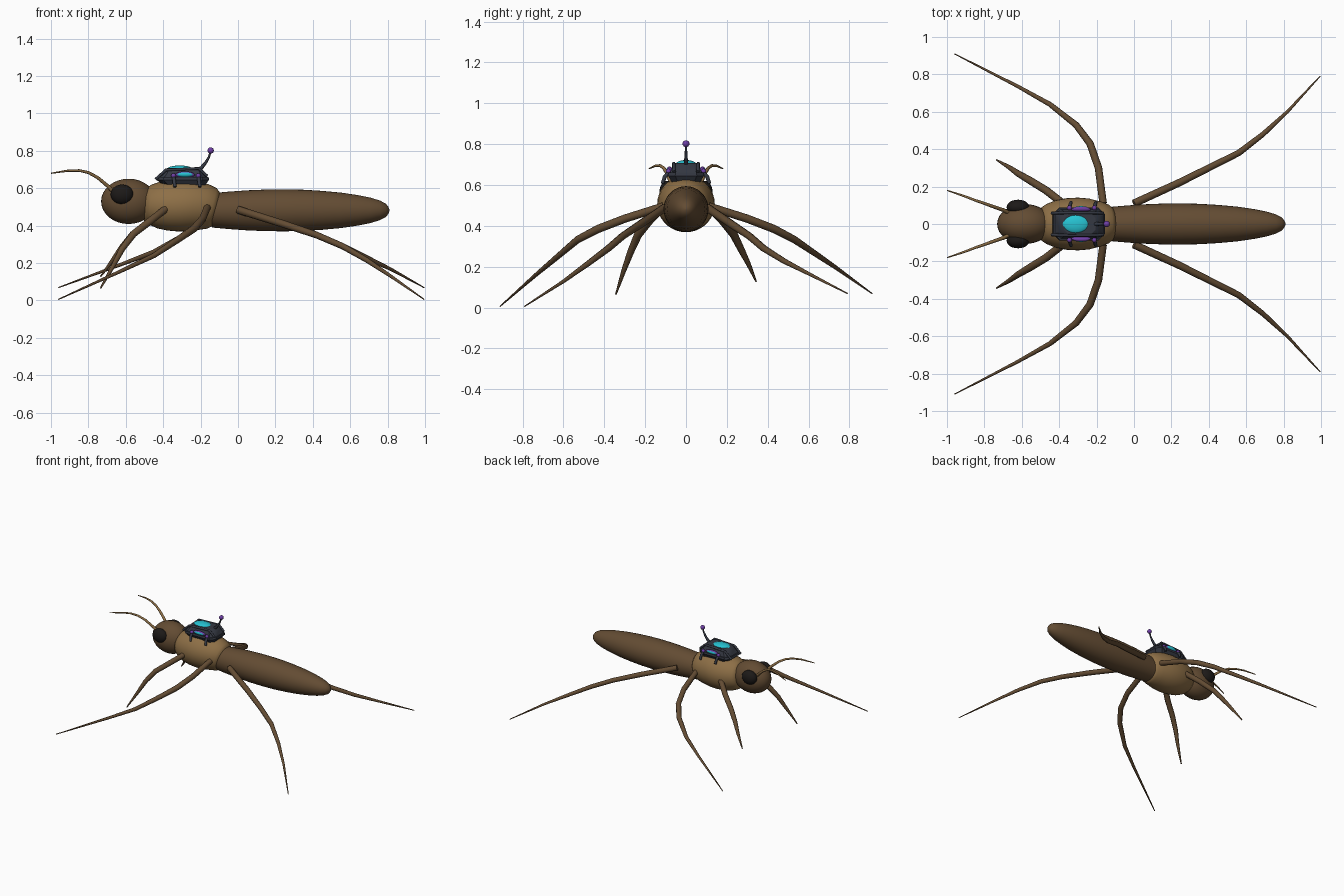
import bpy, bmesh, math
from mathutils import Vector


def material(name, rgb):
    m = bpy.data.materials.new(name)
    m.diffuse_color = (*rgb, 1)
    return m


BROWN = material("brown", (0.125, 0.072, 0.033))
TAN = material("tan", (0.27, 0.16, 0.062))
BLACK = material("black", (0.012, 0.010, 0.009))
DARK = material("dark_metal", (0.035, 0.04, 0.055))
CYAN = material("cyan", (0.02, 0.55, 0.65))
PURPLE = material("purple", (0.16, 0.05, 0.38))


def finish(ob, name, mat, angle=60):
    ob.name = name
    ob.data.materials.clear()
    ob.data.materials.append(mat)
    bpy.ops.object.select_all(action='DESELECT')
    ob.select_set(True)
    bpy.context.view_layer.objects.active = ob
    bpy.ops.object.shade_smooth_by_angle(angle=math.radians(angle))
    return ob


def loft(name, rings, mat, angle=60):
    """Skin a list of closed point loops and cap both ends."""
    bm = bmesh.new()
    loops = [[bm.verts.new(p) for p in r] for r in rings]
    n = len(loops[0])
    for a, b in zip(loops, loops[1:]):
        for i in range(n):
            bm.faces.new((a[i], a[(i + 1) % n], b[(i + 1) % n], b[i]))
    bm.faces.new(loops[0])
    bm.faces.new(loops[-1])
    bmesh.ops.recalc_face_normals(bm, faces=bm.faces)
    me = bpy.data.meshes.new(name)
    bm.to_mesh(me)
    bm.free()
    ob = bpy.data.objects.new(name, me)
    bpy.context.collection.objects.link(ob)
    return finish(ob, name, mat, angle)


def body(name, stations, mat, n=36):
    """Stations along x: (x, centre z, half width, half height, lean)."""
    rings = []
    for x, zc, ry, rz, lean in stations:
        ring = []
        for i in range(n):
            a = 2 * math.pi * i / n
            dz = rz * math.sin(a)
            ring.append((x + lean * dz, ry * math.cos(a), zc + dz))
        rings.append(ring)
    return loft(name, rings, mat)


def ball(name, loc, scale, mat, rot=(0, 0, 0), seg=24):
    bpy.ops.mesh.primitive_uv_sphere_add(segments=seg, ring_count=seg // 2, radius=1,
                                         location=loc, rotation=rot)
    ob = bpy.context.object
    ob.scale = scale
    return finish(ob, name, mat)


def tube(name, pts, mat, res=2):
    """Tapered tube through points (x, y, z, radius)."""
    cu = bpy.data.curves.new(name, 'CURVE')
    cu.dimensions = '3D'
    cu.bevel_depth = 1
    cu.bevel_resolution = res
    cu.use_fill_caps = True
    sp = cu.splines.new('POLY')
    sp.points.add(len(pts) - 1)
    for p, (x, y, z, r) in zip(sp.points, pts):
        p.co = (x, y, z, 1)
        p.radius = r
    ob = bpy.data.objects.new(name, cu)
    bpy.context.collection.objects.link(ob)
    bpy.ops.object.select_all(action='DESELECT')
    ob.select_set(True)
    bpy.context.view_layer.objects.active = ob
    bpy.ops.object.convert(target='MESH')
    return finish(bpy.context.object, name, mat)


# Insect body
ball("head", (-0.585, 0, 0.53), (0.147, 0.107, 0.121), BROWN, seg=32)
body("thorax", [(-0.495, 0.515, 0.088, 0.088, 0.08), (-0.47, 0.514, 0.106, 0.106, 0.09),
                (-0.42, 0.512, 0.126, 0.126, 0.1), (-0.36, 0.509, 0.138, 0.135, 0.12),
                (-0.30, 0.507, 0.141, 0.138, 0.15), (-0.24, 0.505, 0.136, 0.134, 0.18),
                (-0.18, 0.499, 0.120, 0.121, 0.22), (-0.14, 0.492, 0.105, 0.108, 0.25),
                (-0.118, 0.485, 0.088, 0.09, 0.25), (-0.112, 0.485, 0.05, 0.05, 0.25)], TAN)
body("abdomen", [(x, 0.482, r, r * 1.02, 0) for x, r in
                 [(-0.14, 0.09), (-0.05, 0.098), (0.05, 0.105), (0.15, 0.109), (0.25, 0.110),
                  (0.35, 0.108), (0.45, 0.102), (0.55, 0.093), (0.64, 0.080), (0.71, 0.066),
                  (0.76, 0.051), (0.79, 0.035), (0.803, 0.02), (0.81, 0.004)]], BROWN)

# Leg paths on the near side: x, distance from centre, z, radius, share of far-side lift
LEGS = {
    "front_leg": [(-0.38, 0.11, 0.495, 0.021, 0), (-0.47, 0.18, 0.425, 0.021, 0),
                  (-0.56, 0.235, 0.355, 0.020, 0), (-0.62, 0.27, 0.275, 0.017, 0.15),
                  (-0.67, 0.305, 0.18, 0.012, 0.55), (-0.735, 0.343, 0.065, 0.004, 1)],
    "middle_leg": [(-0.165, 0.11, 0.495, 0.020, 0), (-0.19, 0.30, 0.435, 0.020, 0),
                   (-0.235, 0.43, 0.385, 0.020, 0), (-0.31, 0.53, 0.333, 0.018, 0),
                   (-0.45, 0.64, 0.24, 0.014, 0.3), (-0.62, 0.735, 0.16, 0.010, 0.55),
                   (-0.96, 0.91, 0.006, 0.003, 1)],
    "hind_leg": [(0.0, 0.11, 0.485, 0.021, 0), (0.24, 0.22, 0.410, 0.020, 0),
                 (0.42, 0.31, 0.350, 0.018, 0), (0.56, 0.38, 0.290, 0.017, 0),
                 (0.69, 0.48, 0.215, 0.014, 0.2), (0.82, 0.60, 0.128, 0.009, 0.6),
                 (0.995, 0.79, 0.006, 0.003, 1)],
}
for side, s in (("near", -1), ("far", 1)):
    lift = 0.063 if s > 0 else 0
    for leg, path in LEGS.items():
        tube(f"{leg}_{side}", [(x, s * y, z + lift * k, r) for x, y, z, r, k in path], BROWN)
    ball(f"eye_{side}", (-0.62, s * 0.09, 0.567), (0.061, 0.040, 0.053), BLACK)
    tube(f"feeler_{side}", [(x, s * y, z, r) for x, y, z, r in
                            [(-0.66, 0.055, 0.575, 0.011), (-0.70, 0.075, 0.615, 0.010),
                             (-0.75, 0.092, 0.657, 0.009), (-0.80, 0.11, 0.684, 0.008),
                             (-0.85, 0.127, 0.695, 0.007), (-0.91, 0.15, 0.694, 0.006),
                             (-1.0, 0.18, 0.680, 0.003)]], TAN)


# Backpack device: chamfered plate stack
def octagon(x0, x1, w, c, z, rise=0):
    pts = [(x0, -w + c), (x0 + c, -w), (x1 - c, -w), (x1, -w + c),
           (x1, w - c), (x1 - c, w), (x0 + c, w), (x0, w - c)]
    return [(x, y, z + rise * (x - x0)) for x, y in pts]


loft("device_base", [octagon(-0.40, -0.175, 0.070, 0.03, 0.615), octagon(-0.435, -0.155, 0.088, 0.035, 0.645),
                     octagon(-0.43, -0.157, 0.086, 0.035, 0.660)], DARK, 30)
loft("device_shell", [octagon(-0.425, -0.16, 0.080, 0.03, 0.655), octagon(-0.395, -0.185, 0.064, 0.025, 0.695),
                      octagon(-0.375, -0.205, 0.054, 0.025, 0.708)], DARK, 30)
ball("device_dome", (-0.312, 0, 0.700), (0.071, 0.051, 0.022), CYAN)

# Device trim on both sides
for side, s in (("near", -1), ("far", 1)):
    tube(f"device_rail_{side}", [(-0.44, s * 0.058, 0.648, 0.008), (-0.385, s * 0.060, 0.698, 0.008),
                                 (-0.21, s * 0.060, 0.706, 0.008), (-0.165, s * 0.058, 0.665, 0.008)], DARK)
    ball(f"device_window_rim_{side}", (-0.283, s * 0.077, 0.672), (0.052, 0.014, 0.020), PURPLE, (s * -0.6, 0, 0))
    ball(f"device_window_{side}", (-0.283, s * 0.081, 0.674), (0.045, 0.014, 0.015), CYAN, (s * -0.6, 0, 0))
    for i, x in enumerate((-0.345, -0.212)):
        ball(f"device_light_{side}_{i}", (x, s * 0.086, 0.667), (0.013, 0.013, 0.013), PURPLE, seg=16)
        tube(f"device_strap_{side}_{i}", [(x, s * 0.080, 0.665, 0.010), (x + 0.004, s * 0.104, 0.640, 0.010),
                                          (x + 0.008, s * 0.115, 0.607, 0.009)], DARK)

# Aerial
tube("aerial", [(-0.225, 0, 0.685, 0.013), (-0.195, 0, 0.710, 0.010), (-0.172, 0, 0.738, 0.008),
                (-0.155, 0, 0.768, 0.006), (-0.146, 0, 0.800, 0.005)], DARK)
ball("aerial_tip", (-0.146, 0, 0.802), (0.017, 0.017, 0.017), PURPLE, seg=16)
